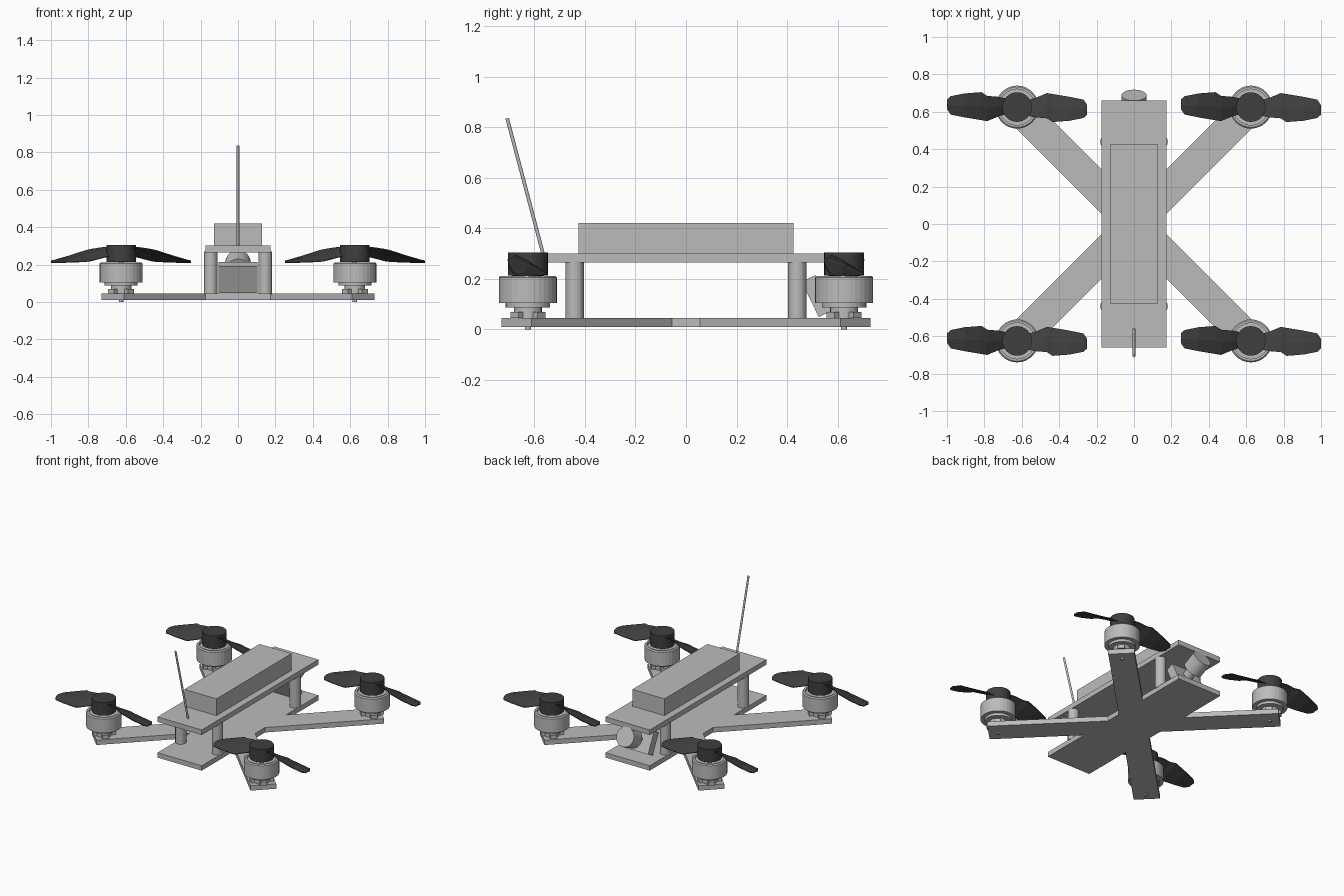
import bpy, bmesh, math
from mathutils import Matrix, Vector

cube = bpy.data.objects.get("Cube")
if cube:
    bpy.data.objects.remove(cube, do_unlink=True)


def material(name, value):
    mat = bpy.data.materials.new(name)
    mat.use_nodes = True
    color = (value, value, value, 1)
    mat.diffuse_color = color
    mat.node_tree.nodes["Principled BSDF"].inputs["Base Color"].default_value = color
    return mat


GREY = material("light_grey", 0.5)
BLACK = material("propeller_black", 0.05)


def finish(bm, name, mat, matrix=Matrix()):
    bmesh.ops.recalc_face_normals(bm, faces=bm.faces)
    mesh = bpy.data.meshes.new(name)
    bm.to_mesh(mesh)
    bm.free()
    mesh.materials.append(mat)
    obj = bpy.data.objects.new(name, mesh)
    obj.matrix_world = matrix
    bpy.context.collection.objects.link(obj)
    return obj


def box(name, size, center, rot=Matrix(), mat=GREY):
    bm = bmesh.new()
    bmesh.ops.create_cube(bm, size=1)
    bmesh.ops.scale(bm, vec=size, verts=bm.verts)
    return finish(bm, name, mat, Matrix.Translation(center) @ rot)


def lathe(name, profile, matrix=Matrix(), mat=GREY, sides=32):
    """Revolve (radius, height) points around local z."""
    bm = bmesh.new()
    verts = [bm.verts.new((r, 0, z)) for r, z in profile]
    edges = [bm.edges.new(pair) for pair in zip(verts, verts[1:])]
    bmesh.ops.spin(bm, geom=verts + edges, cent=(0, 0, 0), axis=(0, 0, 1),
                   angle=math.tau, steps=sides)
    bmesh.ops.remove_doubles(bm, verts=bm.verts, dist=0.0001)
    return finish(bm, name, mat, matrix)


def rod(name, start, end, radius, mat=GREY, sides=24):
    start, end = Vector(start), Vector(end)
    axis = end - start
    matrix = Matrix.Translation(start) @ axis.to_track_quat("Z", "Y").to_matrix().to_4x4()
    length = axis.length
    return lathe(name, [(0, 0), (radius, 0), (radius, length), (0, length)],
                 matrix, mat, sides)


# Frame: two plates, crossed arms, standoffs, battery
box("bottom_plate", (0.35, 1.32, 0.035), (0, 0, 0.0275))
box("top_plate", (0.35, 1.32, 0.036), (0, 0, 0.283))
box("battery", (0.254, 0.85, 0.12), (0, 0, 0.361))
for side, label in ((1, "a"), (-1, "b")):
    box("cross_arm_" + label, (1.895, 0.17, 0.035), (0, 0, 0.0275),
        Matrix.Rotation(side * math.pi / 4, 4, "Z"))
for x in (-0.145, 0.145):
    for y in (-0.44, 0.44):
        rod("standoff", (x, y, 0.04), (x, y, 0.27), 0.036)

# Antenna
rod("antenna", (0, -0.56, 0.28), (0, -0.707, 0.835), 0.007, sides=12)

# Tilted camera with a lens barrel on a thin neck
tilt = math.radians(26)
forward = Vector((0, math.cos(tilt), math.sin(tilt)))
center = Vector((0, 0.518, 0.132))
box("camera_body", (0.21, 0.06, 0.155), center, Matrix.Rotation(tilt, 4, "X"))
rod("lens_neck", center, center + forward * 0.12, 0.035)
rod("lens_barrel", center + forward * 0.085, center + forward * 0.19, 0.067, sides=32)


def blade_pair():
    """Two twisted blades lofted through (distance, low y, low z, high y, high z)."""
    sections = [
        (0.05, 0.035, 0.25, -0.045, 0.295),
        (0.10, 0.05, 0.238, -0.055, 0.293),
        (0.16, 0.075, 0.222, -0.06, 0.284),
        (0.19, 0.07, 0.218, -0.08, 0.277),
        (0.28, 0.055, 0.214, -0.073, 0.248),
        (0.355, 0.04, 0.213, -0.058, 0.226),
        (0.375, 0.01, 0.213, -0.04, 0.219),
    ]
    bm = bmesh.new()
    for turn in (1, -1):
        rings = []
        for d, y0, z0, y1, z1 in sections:
            ym, zm = (y0 + y1) / 2, (z0 + z1) / 2 + 0.006
            points = [(y0, z0), (ym, zm), (y1, z1),
                      (y1, z1 - 0.006), (ym, zm - 0.009), (y0, z0 - 0.004)]
            rings.append([bm.verts.new((turn * d, turn * y, z)) for y, z in points])
        for a, b in zip(rings, rings[1:]):
            for i in range(6):
                j = (i + 1) % 6
                bm.faces.new((a[i], a[j], b[j], b[i]))
        bm.faces.new(rings[0])
        bm.faces.new(rings[-1])
    return bm


# Four motors with propellers
BELL = [(0, 0.087), (0.088, 0.087), (0.088, 0.105), (0.115, 0.105),
        (0.115, 0.205), (0.108, 0.212), (0.096, 0.212), (0.096, 0.195), (0, 0.195)]
for x in (-0.625, 0.625):
    for y in (-0.625, 0.625):
        place = Matrix.Translation((x, y, 0))
        for turn in (1, -1):
            box("motor_mount", (0.15, 0.045, 0.025), (x, y, 0.0575),
                Matrix.Rotation(turn * math.pi / 4, 4, "Z"))
        rod("motor_base", (x, y, 0.045), (x, y, 0.09), 0.055)
        rod("motor_shaft", (x, y, 0), (x, y, 0.22), 0.012, sides=12)
        lathe("motor_bell", BELL, place)
        rod("propeller_hub", (x, y, 0.213), (x, y, 0.305), 0.079, BLACK, 32)
        finish(blade_pair(), "propeller_blades", BLACK, place)
